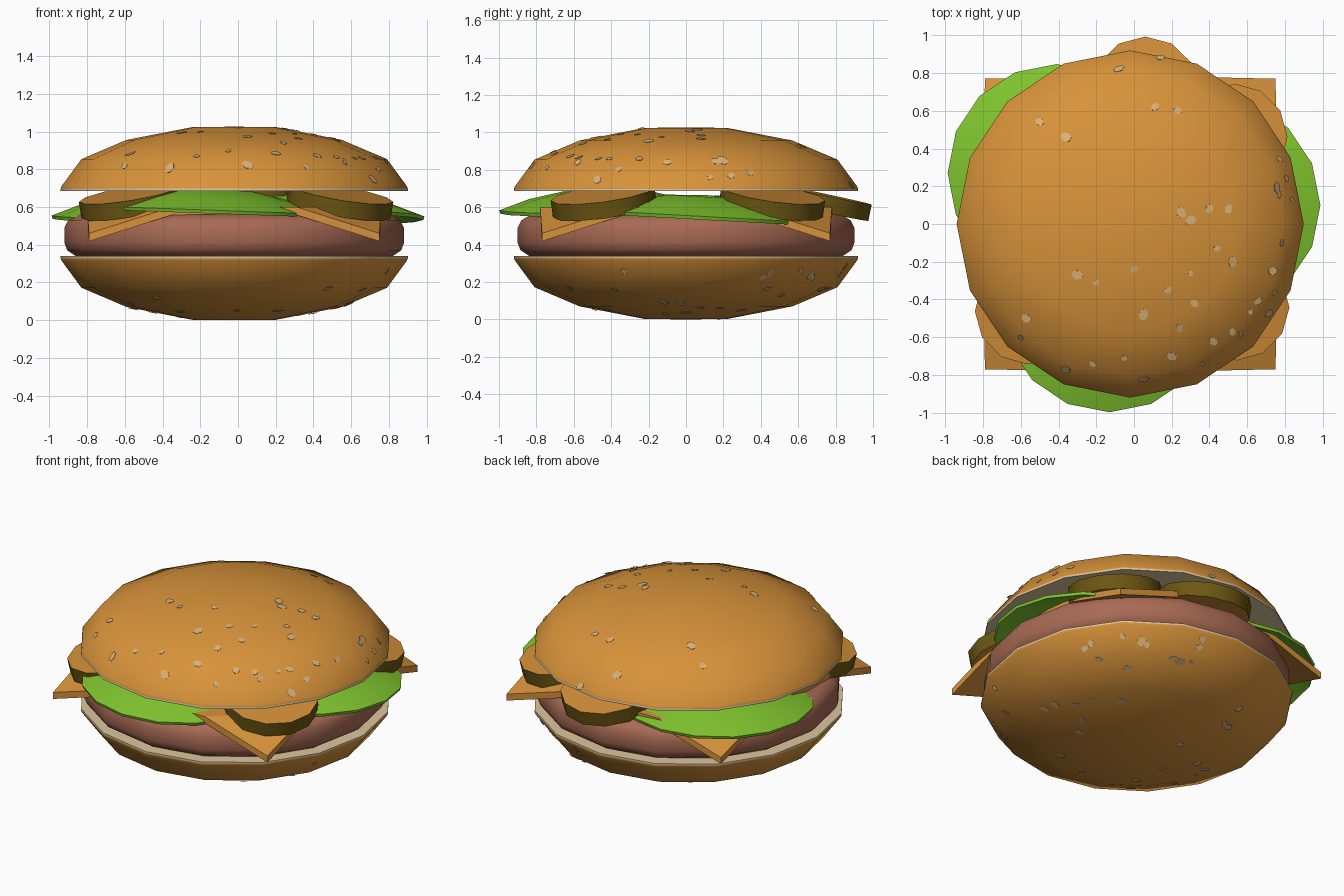
import bpy, bmesh, math, random
from mathutils import Vector, Matrix
from mathutils.bvhtree import BVHTree

if "Cube" in bpy.data.objects:
    bpy.data.objects.remove(bpy.data.objects["Cube"])

random.seed(4)


def mat(name, r, g, b):
    lin = [((c / 255 + 0.055) / 1.055) ** 2.4 for c in (r, g, b)]
    m = bpy.data.materials.new(name)
    m.diffuse_color = (*lin, 1)
    m.use_nodes = True
    m.node_tree.nodes["Principled BSDF"].inputs["Base Color"].default_value = m.diffuse_color
    return m


CRUST = mat("golden crust", 216, 147, 58)
CRUMB = mat("cream crumb", 220, 197, 157)
SEED = mat("seed beige", 216, 178, 122)
MEAT = mat("meat brown", 168, 106, 84)
CHEESE = mat("cheese orange", 216, 146, 60)
LEAF = mat("leaf green", 128, 197, 46)
PICKLE = mat("pickle olive", 108, 87, 18)
SLICE = mat("pickle amber", 210, 142, 56)


def finish(bm, name, mats, rule=None, angle=40):
    bmesh.ops.recalc_face_normals(bm, faces=bm.faces)
    for f in bm.faces:
        f.material_index = rule(f) if rule else 0
    me = bpy.data.meshes.new(name)
    bm.to_mesh(me)
    ob = bpy.data.objects.new(name, me)
    bpy.context.collection.objects.link(ob)
    for m in mats:
        me.materials.append(m)
    if angle:
        bpy.ops.object.select_all(action='DESELECT')
        ob.select_set(True)
        bpy.context.view_layer.objects.active = ob
        bpy.ops.object.shade_smooth_by_angle(angle=math.radians(angle))
    return ob


def lathe(profile, sides=16):
    bm = bmesh.new()
    vs = [bm.verts.new((r, 0, z)) for r, z in profile]
    es = [bm.edges.new(p) for p in zip(vs, vs[1:])]
    bmesh.ops.spin(bm, geom=vs + es, cent=(0, 0, 0), axis=(0, 0, 1),
                   angle=math.tau, steps=sides, use_duplicate=False)
    bmesh.ops.remove_doubles(bm, verts=bm.verts, dist=1e-4)
    bm.normal_update()
    return bm


CX = -0.02  # centre of the round stack

# Buns: dome profile outward from the cut face, mirrored for the lower half
DOME = [(0, 0), (0.92, 0), (0.92, 0.012), (0.915, 0.025), (0.81, 0.168),
        (0.57, 0.27), (0.22, 0.338), (0, 0.34)]


def bun(name, z0, sign):
    bm = lathe([(r, z0 + sign * z) for r, z in DOME])
    bm.transform(Matrix.Translation((CX, 0, 0)))
    ob = finish(bm, name, [CRUST, CRUMB],
                lambda f: int(abs(f.calc_center_median().z - z0) < 0.01))
    tree = BVHTree.FromBMesh(bm)
    bm.free()
    return ob, tree


top_bun, top_tree = bun("top_bun", 0.686, 1)
bottom_bun, bottom_tree = bun("bottom_bun", 0.34, -1)


# Seeds: thin irregular flecks lying on the crust
def seeds(name, tree, spots, sign):
    bm = bmesh.new()
    for x, y in spots:
        hit, n, _, _ = tree.ray_cast(Vector((x, y, 0.5 + sign * 2)), Vector((0, 0, -sign)))
        if hit is None:
            continue
        if n.z * sign < 0:
            n = -n
        size = random.uniform(0.014, 0.026)
        rot = n.to_track_quat('Z', 'Y').to_matrix().to_4x4()
        m = (Matrix.Translation(hit + n * 0.004) @ rot
             @ Matrix.Rotation(random.uniform(0, 6), 4, 'Z')
             @ Matrix.Diagonal((size * 1.3, size, 0.001, 1)))
        bmesh.ops.create_cone(bm, cap_ends=True, segments=6, radius1=1,
                              radius2=1, depth=2, matrix=m)
    finish(bm, name, [SEED], angle=0)
    bm.free()


top_spots = [(-0.08, 0.82), (0.14, 0.88), (0.11, 0.62), (0.23, 0.6), (-0.36, 0.46),
             (-0.5, 0.54), (0.25, 0.06), (0.3, 0.02), (0.4, 0.08), (0.5, 0.08),
             (0.44, -0.13), (0.52, -0.2), (0.3, -0.26), (0.18, -0.35), (0.32, -0.42),
             (0.05, -0.48), (0.24, -0.55), (0.42, -0.62), (0.52, -0.57), (0, -0.24),
             (-0.3, -0.27), (-0.2, -0.31), (-0.57, -0.5), (-0.6, -0.6), (-0.22, -0.74),
             (-0.05, -0.71), (0.05, -0.82), (0.2, -0.7), (0.36, -0.74), (-0.36, -0.77)]


def rim(a0, a1, count):
    out = []
    for _ in range(count):
        a, r = math.radians(random.uniform(a0, a1)), random.uniform(0.78, 0.88)
        out.append((CX + r * math.cos(a), r * math.sin(a)))
    return out


def scatter(count):
    return [(random.uniform(-0.6, 0.6), random.uniform(-0.6, 0.6)) for _ in range(count)]


seeds("top_seeds", top_tree, top_spots + rim(-50, 30, 12), 1)
seeds("bottom_seeds", bottom_tree, scatter(22) + rim(-60, 80, 14), -1)

# Patty: rounded disc
bm = lathe([(0, 0.34), (0.84, 0.34), (0.885, 0.37), (0.9, 0.41), (0.9, 0.49),
            (0.88, 0.53), (0.83, 0.56), (0, 0.56)])
bm.transform(Matrix.Translation((CX, 0, 0)))
finish(bm, "patty", [MEAT], angle=50)
bm.free()

# Cheese: square slice whose four corners fold down over the patty
bm = bmesh.new()
H, K = 0.78, 0.33
fold = []
corners = []
for i in range(4):
    rot = Matrix.Rotation(i * math.pi / 2, 3, 'Z')
    p, c, q = [bm.verts.new(rot @ Vector(v) + Vector((CX, 0, 0)))
               for v in ((H, K, 0.6), (H - 0.01, H - 0.01, 0.46), (K, H, 0.6))]
    fold += [p, q]
    bm.faces.new((p, c, q))
bm.faces.new(fold)
bmesh.ops.recalc_face_normals(bm, faces=bm.faces)
if sum(f.normal.z for f in bm.faces) < 0:
    bmesh.ops.reverse_faces(bm, faces=bm.faces)
ext = bmesh.ops.extrude_face_region(bm, geom=bm.faces[:], use_keep_orig=True)
for v in ext["geom"]:
    if isinstance(v, bmesh.types.BMVert):
        v.co.z -= 0.042
finish(bm, "cheese_slice", [CHEESE], angle=15)
bm.free()

# Lettuce: three shallow domed leaves, each slightly tilted
for name, loc, rx, ry in (("right_leaf", (0.41, 0.1, 0.55), -0.055, 0),
                          ("left_leaf", (-0.41, 0.27, 0.555), 0.03, 0),
                          ("front_leaf", (-0.13, -0.42, 0.583), 0, 0.035)):
    bm = lathe([(0, 0.115), (0.22, 0.105), (0.42, 0.06), (0.578, 0),
                (0.572, -0.018), (0.41, 0.04), (0.2, 0.085), (0, 0.095)])
    bm.transform(Matrix.Translation(loc) @ Matrix.Rotation(rx, 4, 'X')
                 @ Matrix.Rotation(ry, 4, 'Y'))
    finish(bm, name, [LEAF], angle=45)
    bm.free()

# Pickles: twelve-sided slices tipping outward
for name, x, y in (("front_left_pickle", -0.56, -0.46), ("front_right_pickle", 0.54, -0.44),
                   ("back_right_pickle", 0.53, 0.46), ("back_pickle", 0.06, 0.71)):
    bm = lathe([(0, -0.045), (0.28, -0.045), (0.28, 0.045), (0, 0.045)], 12)
    tip = Matrix.Rotation(math.radians(12), 4, Vector((-y, x, 0)))
    side = [abs(f.normal.z) < 0.5 for f in bm.faces]
    bm.faces.index_update()
    bm.transform(Matrix.Translation((x, y, 0.628)) @ tip)
    finish(bm, name, [SLICE, PICKLE], lambda f: int(side[f.index]), angle=35)
    bm.free()
